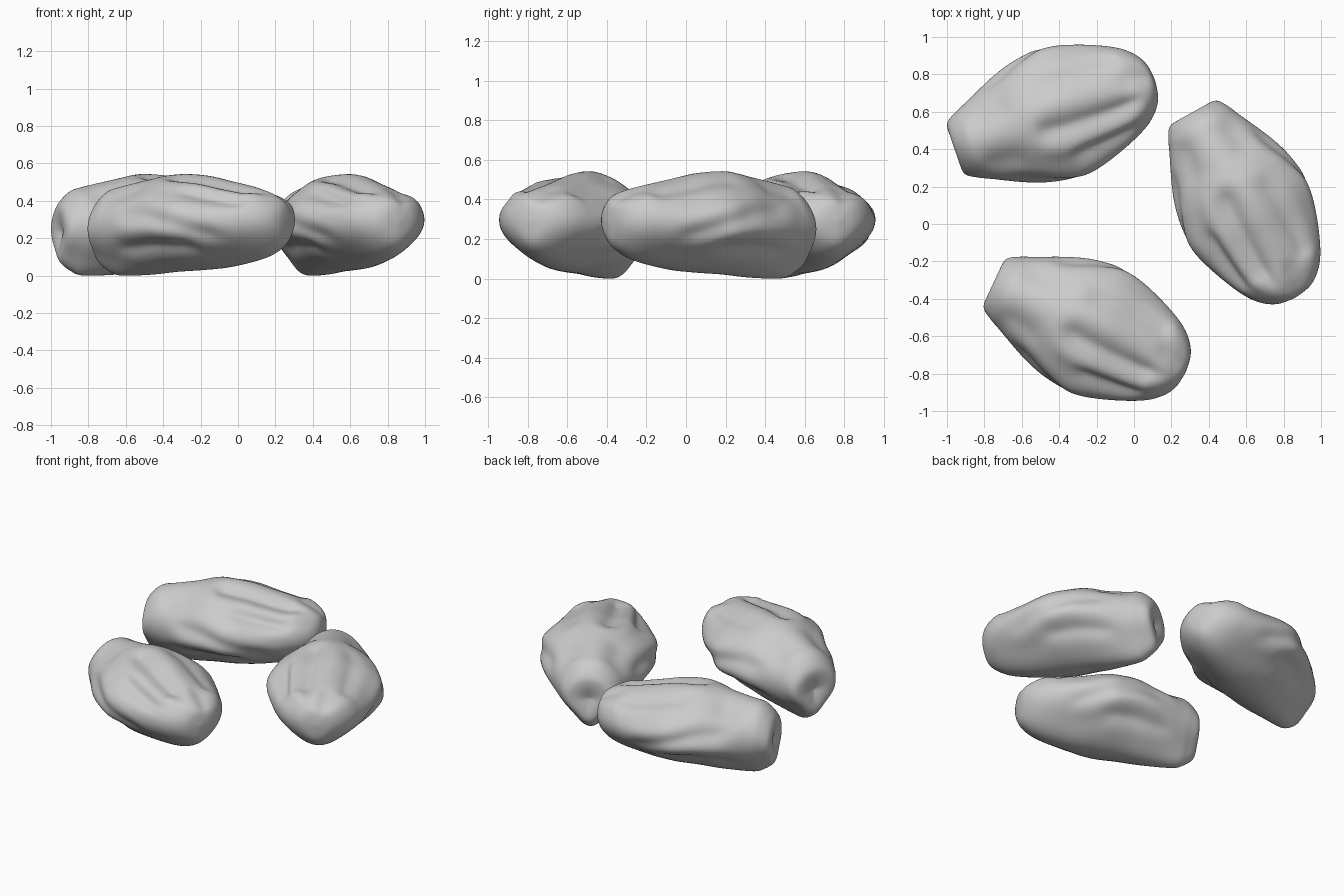
import bpy, bmesh
from math import sin, cos, radians, exp
from mathutils import Vector, Matrix

if "Cube" in bpy.data.objects:
    bpy.data.objects.remove(bpy.data.objects["Cube"])

# Lengthwise profile: position, half width, top height, bottom height
PROFILE = [
    (-.525, .0, .23, .23), (-.548, .08, .32, .14), (-.54, .145, .385, .075),
    (-.48, .185, .45, .025), (-.41, .217, .475, .0), (-.23, .30, .515, .005),
    (-.08, .345, .543, .02), (.08, .357, .535, .03), (.23, .323, .505, .045),
    (.41, .25, .465, .085), (.51, .183, .43, .13), (.568, .10, .38, .19),
    (.585, .0, .29, .29)]

# Wrinkles: start, end, angle at start, angle at end, angular width, depth
GROOVES = [
    (-.10, .48, 101, 108, 9, .13),
    (-.05, .42, 64, 56, 9, .05),
    (.05, .40, 132, 142, 9, .07),
    (.42, .56, 80, 75, 16, .12),
    (-.40, -.22, 60, 60, 16, .05),
    (-.40, -.22, 122, 122, 16, .05),
    (-.30, .30, 160, 196, 11, .06),
    (-.33, .15, 206, 212, 11, .07),
    (-.30, .30, 24, -14, 11, .06),
    (-.33, .10, -26, -32, 11, .06)]


def catmull(rows, t):
    i = min(int(t), len(rows) - 2)
    f = t - i
    p = [rows[max(0, min(len(rows) - 1, i + k))] for k in (-1, 0, 1, 2)]
    return [.5 * (2 * b + (c - a) * f + (2 * a - 5 * b + 4 * c - d) * f * f
                  + (3 * b - a - 3 * c + d) * f ** 3) for a, b, c, d in zip(*p)]


def step(x):
    x = max(0, min(1, x))
    return x * x * (3 - 2 * x)


def surface_factor(u, deg):
    # Four soft lobes: top ridge, two sides and the keel below
    amp = .11 if sin(radians(deg)) < 0 else .07
    amp *= 1 - .6 * step((u - .2) / .35)
    r = 1 + amp * (cos(radians(4 * deg)) - 1) * .5
    for u0, u1, a0, a1, width, depth in GROOVES:
        fade = min(.12, (u1 - u0) / 2)
        window = step((u - u0 + .05) / fade) * step((u1 + .05 - u) / fade)
        f = max(0, min(1, (u - u0) / (u1 - u0)))
        gap = (deg - (a0 + (a1 - a0) * f) + 180) % 360 - 180
        r -= depth * window * exp(-(gap / width) ** 2)
        # Raised lip on each side of the wrinkle
        r += .25 * depth * window * exp(-((abs(gap) - 2.1 * width) / width) ** 2)
    return r


def pebble_points(rings=76, segs=112):
    pts = []
    for i in range(1, rings):
        u, hw, top, bot = catmull(PROFILE, i / rings * (len(PROFILE) - 1))
        # Sides lean in towards a narrower underside, most at the tail
        lean = .06 + .16 * (1 - step((u + .5) / .35)) + .08 * step((u - .1) / .3)
        ring = []
        for j in range(segs):
            deg = 360 * j / segs
            a = radians(deg)
            r = surface_factor(u, deg)
            ring.append((r * cos(a) * (1 + lean * sin(a)), r * sin(a)))
        # Fit each ring to the profile
        wide = max(y for y, z in ring) - min(y for y, z in ring)
        lo, hi = min(z for y, z in ring), max(z for y, z in ring)
        pts += [Vector((u, 2 * hw * y / wide, bot + (top - bot) * (z - lo) / (hi - lo)))
                for y, z in ring]
    tail, head = PROFILE[0], PROFILE[-1]
    pts += [Vector((tail[0], 0, tail[2])), Vector((head[0], 0, head[2]))]
    return pts, rings - 1, segs


def add_pebble(name, angle, centre):
    pts, n, segs = pebble_points()
    rot = Matrix.Rotation(radians(angle), 3, 'Z')
    pts = [rot @ p for p in pts]
    mid = [(min(p[k] for p in pts) + max(p[k] for p in pts)) / 2 for k in (0, 1)]
    shift = Vector((centre[0] - mid[0], centre[1] - mid[1], 0))
    bm = bmesh.new()
    vs = [bm.verts.new(p + shift) for p in pts]
    for j in range(segs):
        k = (j + 1) % segs
        for i in range(n - 1):
            bm.faces.new((vs[i * segs + j], vs[i * segs + k],
                          vs[(i + 1) * segs + k], vs[(i + 1) * segs + j]))
        bm.faces.new((vs[-2], vs[k], vs[j]))
        bm.faces.new((vs[-1], vs[(n - 1) * segs + j], vs[(n - 1) * segs + k]))
    bmesh.ops.recalc_face_normals(bm, faces=bm.faces[:])
    for f in bm.faces:
        f.smooth = True
    mesh = bpy.data.meshes.new(name)
    bm.to_mesh(mesh)
    bm.free()
    ob = bpy.data.objects.new(name, mesh)
    bpy.context.collection.objects.link(ob)
    # Soften the wrinkles
    mod = ob.modifiers.new("soften", 'SMOOTH')
    mod.factor, mod.iterations = .5, 3


# Three wrinkled pebbles, the same shape turned about z
add_pebble("front_pebble", -25, (-.25, -.56))
add_pebble("back_pebble", 19, (-.435, .59))
add_pebble("right_pebble", -61, (.59, .115))
